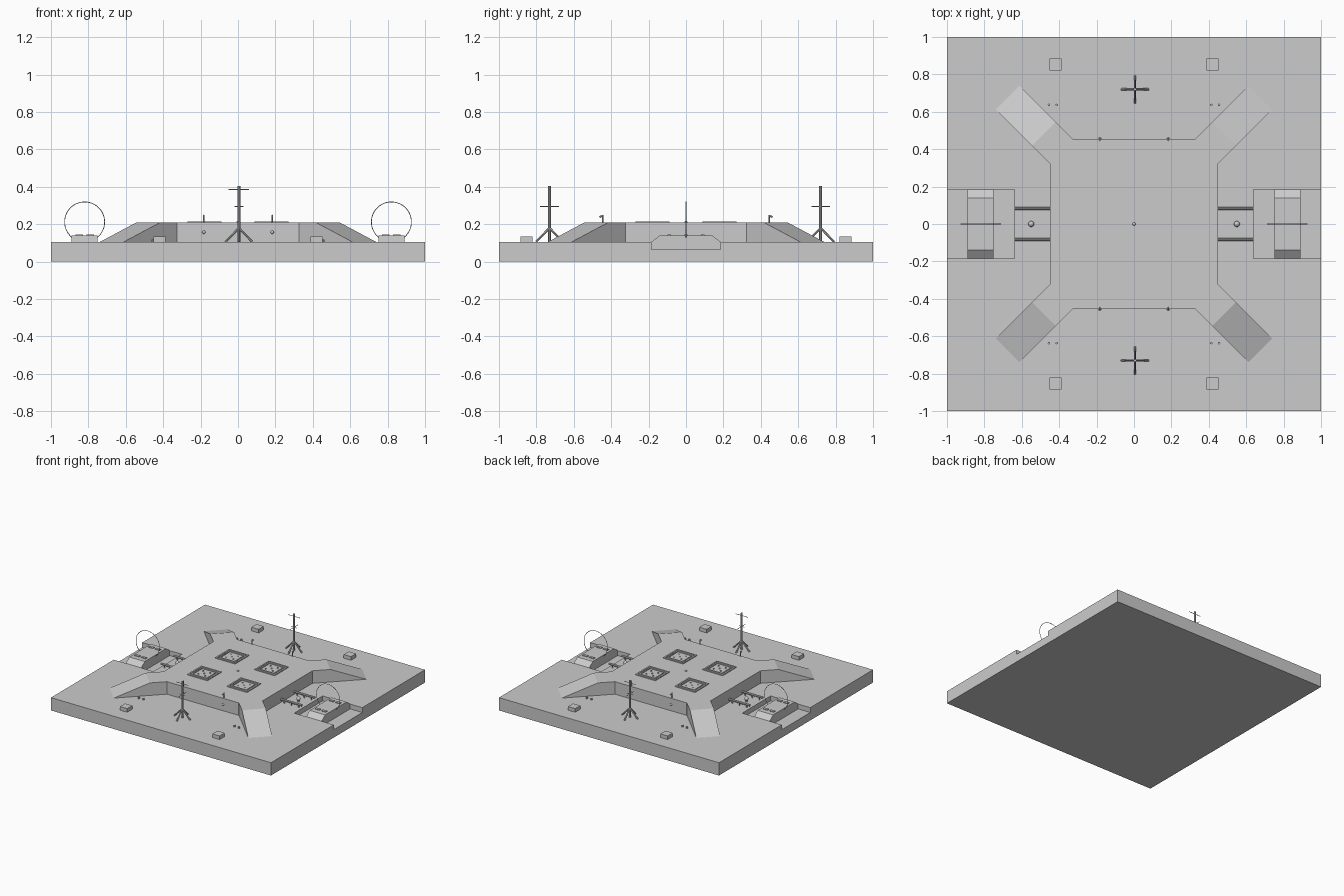
import bpy, bmesh, math
from mathutils import Vector

cube = bpy.data.objects.get("Cube")
if cube:
    bpy.data.objects.remove(cube, do_unlink=True)

grey = bpy.data.materials.new("concrete grey")
grey.use_nodes = True
colour = (0.6, 0.6, 0.6, 1)
grey.diffuse_color = colour
grey.node_tree.nodes["Principled BSDF"].inputs["Base Color"].default_value = colour

GROUND, FLOOR, DECK = 0.105, 0.065, 0.208


def finish(name, bm):
    bmesh.ops.recalc_face_normals(bm, faces=bm.faces)
    mesh = bpy.data.meshes.new(name)
    bm.to_mesh(mesh)
    bm.free()
    mesh.materials.append(grey)
    ob = bpy.data.objects.new(name, mesh)
    bpy.context.collection.objects.link(ob)
    return ob


def extrude(name, points, offset):
    """Closed outline swept along an offset."""
    bm = bmesh.new()
    face = bm.faces.new([bm.verts.new(p) for p in points])
    new = bmesh.ops.extrude_face_region(bm, geom=[face], use_keep_orig=True)["geom"]
    bmesh.ops.translate(bm, vec=offset, verts=[v for v in new if isinstance(v, bmesh.types.BMVert)])
    return finish(name, bm)


def box(name, centre, half, z0, z1):
    (x, y), (a, b) = centre, half
    return extrude(name, [(x - a, y - b, z0), (x + a, y - b, z0), (x + a, y + b, z0), (x - a, y + b, z0)],
                   (0, 0, z1 - z0))


def rod(name, start, end, radius, sides=8):
    start, end = Vector(start), Vector(end)
    turn = (end - start).to_track_quat('Z', 'Y')
    ring = [turn @ Vector((math.cos(t), math.sin(t), 0)) * radius + start
            for t in (2 * math.pi * i / sides for i in range(sides))]
    return extrude(name, ring, end - start)


def ball(name, centre, radius):
    bm = bmesh.new()
    bmesh.ops.create_uvsphere(bm, u_segments=12, v_segments=8, radius=radius)
    bmesh.ops.translate(bm, vec=centre, verts=bm.verts)
    for f in bm.faces:
        f.smooth = True
    return finish(name, bm)


# Ground slab with a notch in each side
half_outline = [(1, -1), (1, -0.185), (0.64, -0.185), (0.64, 0.185), (1, 0.185), (1, 1)]
outline = half_outline + [(-x, -y) for x, y in half_outline]
extrude("ground_slab", [(x, y, 0) for x, y in outline], (0, 0, GROUND))

# Raised deck with its corners cut
corners = [(0.45, -0.325), (0.45, 0.325), (0.325, 0.455), (-0.325, 0.455)]
corners += [(-x, -y) for x, y in corners]
plan = sorted(set(corners), key=lambda p: math.atan2(p[1], p[0]))
extrude("raised_deck", [(x, y, GROUND - 0.01) for x, y in plan], (0, 0, DECK - GROUND + 0.01))

# Diagonal ramps: a side profile swept across the ramp
across = Vector((1, -1, 0)).normalized()
for sx in (1, -1):
    for sy in (1, -1):
        side = [(0.5, GROUND), (0.955, GROUND), (0.682, DECK), (0.5, DECK)]
        wall = [Vector((d, d, 0)) / math.sqrt(2) - across * 0.09 + Vector((0, 0, z)) for d, z in side]
        flip = Vector((sx, sy, 1))
        extrude("corner_ramp", [p * flip for p in wall], across * 0.18 * flip)

# Landing pads with raised rims and five studs
for px in (0.18, -0.18):
    for py in (0.18, -0.18):
        for size, wide in ((0.085, 0.006), (0.068, 0.005)):
            for s in (1, -1):
                box("pad_rim", (px + s * size, py), (wide, size + wide), DECK, DECK + 0.007)
                box("pad_rim", (px, py + s * size), (size - wide, wide), DECK, DECK + 0.007)
        for dx, dy in ((0, 0), (1, 1), (1, -1), (-1, 1), (-1, -1)):
            x, y = px + dx * 0.032, py + dy * 0.032
            rod("pad_stud", (x, y, DECK), (x, y, DECK + 0.006), 0.005)
ball("deck_centre_light", (0, 0, DECK), 0.009)

# Gateways on both sides
for s in (1, -1):
    box("channel_floor", (s * 0.82, 0), (0.18, 0.185), 0, FLOOR)
    block = [(-0.185, FLOOR), (0.185, FLOOR), (0.185, GROUND), (0.14, 0.14), (-0.14, 0.14), (-0.185, GROUND)]
    extrude("gate_block", [(s * 0.82 - 0.07, y, z) for y, z in block], (0.14, 0, 0))
    for dx in (-0.03, 0.03):
        for y in (-0.09, 0.09):
            box("gate_slat", (s * 0.82 + dx, y), (0.02, 0.01), 0.14, 0.146)
    bpy.ops.mesh.primitive_torus_add(location=(s * 0.82, 0, 0.212), rotation=(math.pi / 2, 0, 0),
                                     major_radius=0.107, minor_radius=0.002,
                                     major_segments=48, minor_segments=6)
    ring = bpy.context.object
    ring.name = "gate_ring"
    ring.data.materials.append(grey)
    # Walkway rails and beacon
    for y in (0.083, -0.083):
        rod("walkway_rail", (s * 0.45, y, 0.13), (s * 0.64, y, 0.13), 0.009)
        for x in (0.48, 0.545, 0.61):
            rod("rail_post", (s * x, y, GROUND), (s * x, y, 0.13), 0.005)
    rod("beacon_post", (s * 0.55, 0, GROUND), (s * 0.55, 0, 0.125), 0.007)
    ball("beacon", (s * 0.55, 0, 0.13), 0.016)

# Masts with braces and crossbars
for y in (0.72, -0.73):
    x = 0.005
    rod("mast", (x, y, GROUND), (x, y, 0.405), 0.008)
    for dx, dy in ((1, 0), (-1, 0), (0, 1), (0, -1)):
        rod("mast_brace", (x, y, 0.18), (x + dx * 0.072, y + dy * 0.072, GROUND), 0.006)
    rod("mast_crossbar", (x - 0.055, y, 0.385), (x + 0.055, y, 0.385), 0.002)
    rod("mast_crossbar", (x, y - 0.05, 0.295), (x, y + 0.05, 0.295), 0.002)
    rod("mast_crossbar", (x - 0.025, y, 0.295), (x + 0.025, y, 0.295), 0.002)

# Crates, ground lights and deck edge lamps
for sx in (1, -1):
    for sy in (1, -1):
        box("crate", (sx * 0.42, sy * 0.853), (0.033, 0.033), GROUND, 0.135)
        for x in (0.413, 0.455):
            rod("ground_light", (sx * x, sy * 0.637, GROUND), (sx * x, sy * 0.637, 0.118), 0.007)
        rod("lamp_post", (sx * 0.183, sy * 0.445, DECK), (sx * 0.183, sy * 0.445, 0.25), 0.003)
        rod("lamp_head", (sx * 0.183, sy * 0.445, 0.246), (sx * 0.183, sy * 0.462, 0.238), 0.005)
        ball("wall_light", (sx * 0.183, sy * 0.455, 0.157), 0.009)
